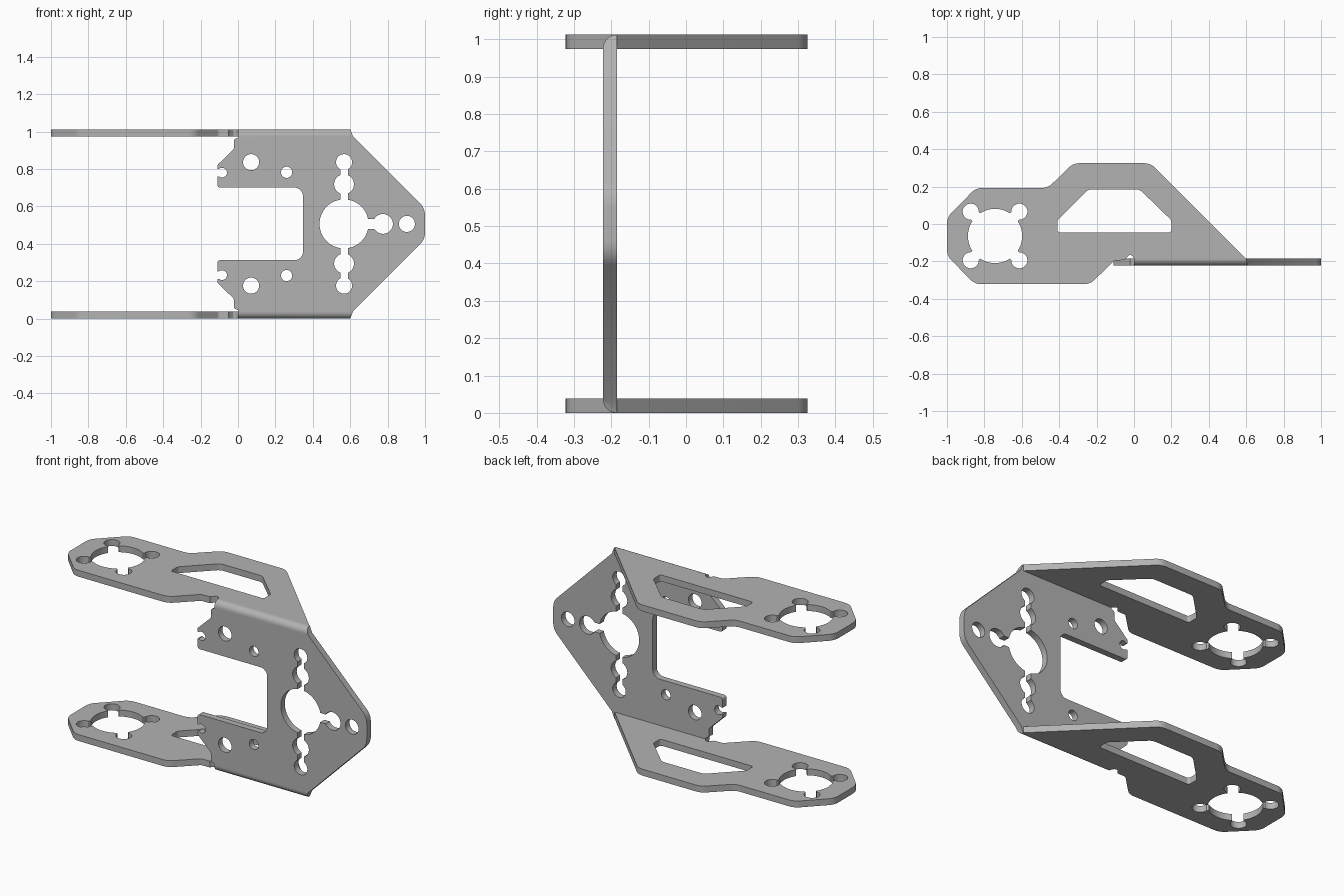
import bpy, bmesh, math
from mathutils import Vector

if "Cube" in bpy.data.objects:
    bpy.data.objects.remove(bpy.data.objects["Cube"])

T = 0.038          # sheet thickness
H = 1.012          # overall height
MID = H / 2
FRONT = -0.222     # outer face of the front plate
BACK = FRONT + T

metal = bpy.data.materials.new("grey metal")
metal.use_nodes = True
grey = (0.45, 0.45, 0.45, 1)
metal.diffuse_color = grey
metal.node_tree.nodes["Principled BSDF"].inputs["Base Color"].default_value = grey


def rounded(corners, steps=8):
    """Polygon from (x, y, radius) corners, with true arc fillets."""
    out = []
    n = len(corners)
    for i, (x, y, r) in enumerate(corners):
        p = Vector((x, y))
        if r == 0:
            out.append(p)
            continue
        u = (Vector(corners[i - 1][:2]) - p).normalized()
        v = (Vector(corners[(i + 1) % n][:2]) - p).normalized()
        half = u.angle(v) / 2
        c = p + (u + v).normalized() * r / math.sin(half)
        t = r / math.tan(half)
        a, b = p + u * t - c, p + v * t - c
        out += [c + a.lerp(b, k / steps).normalized() * r for k in range(steps + 1)]
    return out


def circle(x, y, r, n=40):
    return [Vector((x + r * math.cos(k * math.tau / n), y + r * math.sin(k * math.tau / n)))
            for k in range(n)]


def bar(p, q, width):
    """Rectangle of given width running from p to q."""
    p, q = Vector(p), Vector(q)
    d = (q - p).normalized() * width / 2
    s = Vector((-d.y, d.x))
    return [p + s, p - s, q - s, q + s]


def prism(name, points, lo, hi, upright, fold=False):
    """Extrude an outline along z, or along y when upright."""
    bm = bmesh.new()
    put = (lambda p, d: (p.x, d, p.y + MID)) if upright else (lambda p, d: (p.x, p.y, d))
    face = bm.faces.new([bm.verts.new(put(p, lo)) for p in points])
    ext = bmesh.ops.extrude_face_region(bm, geom=[face])["geom"]
    shift = Vector((0, hi - lo, 0)) if upright else Vector((0, 0, hi - lo))
    bmesh.ops.translate(bm, vec=shift, verts=[g for g in ext if isinstance(g, bmesh.types.BMVert)])
    bmesh.ops.recalc_face_normals(bm, faces=bm.faces)
    if fold:  # round the two bent edges
        edges = [e for e in bm.edges if all(abs(v.co.y - lo) < 1e-4 and
                 abs(abs(v.co.z - MID) - MID) < 1e-4 for v in e.verts)]
        bmesh.ops.bevel(bm, geom=edges, offset=T * 0.95, segments=8, profile=0.5,
                        affect='EDGES', clamp_overlap=False)
    mesh = bpy.data.meshes.new(name)
    bm.to_mesh(mesh)
    bm.free()
    ob = bpy.data.objects.new(name, mesh)
    bpy.context.scene.collection.objects.link(ob)
    return ob


def cut(ob, outlines, lo, hi, upright):
    """Punch every outline through the plate."""
    cutters = []
    for pts in outlines:
        c = prism("cutter", pts, lo - 0.05, hi + 0.05, upright)
        c.hide_render = True
        m = ob.modifiers.new("hole", 'BOOLEAN')
        m.object, m.operation, m.solver = c, 'DIFFERENCE', 'EXACT'
        cutters.append(c)
    bpy.context.view_layer.update()
    dg = bpy.context.evaluated_depsgraph_get()
    mesh = bpy.data.meshes.new_from_object(ob.evaluated_get(dg))
    ob.modifiers.clear()
    ob.data = mesh
    for c in cutters:
        bpy.data.objects.remove(c)
    mesh.materials.clear()
    mesh.materials.append(metal)


# Front plate: upper half outline (height relative to the middle), then mirrored
half = [(1, 0.083, 0.09), (0.615, MID - T, 0), (0.6, MID, 0), (0, MID, 0),
        (0, 0.462, 0), (-0.022, 0.45, 0.008), (-0.022, 0.4, 0.02),
        (-0.11, 0.315, 0.012), (-0.11, 0.194, 0.015), (0.347, 0.194, 0.045)]
outline = half + [(x, -z, r) for x, z, r in reversed(half)]
front_plate = prism("front_plate", rounded(outline), FRONT, BACK, True, fold=True)

# Centre hole with its side pockets, bolt holes and end notches
hub = 0.567
holes = [circle(hub, 0, 0.131, 64), circle(0.775, 0, 0.053), circle(0.903, 0, 0.043),
         bar((hub, 0), (0.775, 0), 0.055)]
for s in (1, -1):
    holes += [circle(hub, s * 0.212, 0.053), circle(hub, s * 0.33, 0.043),
              bar((hub, 0), (hub, s * 0.33), 0.04),
              circle(0.07, s * 0.33, 0.043), circle(0.26, s * 0.276, 0.03),
              circle(-0.085, s * 0.274, 0.026), bar((-0.14, s * 0.274), (-0.085, s * 0.274), 0.04)]
cut(front_plate, holes, FRONT, BACK, True)

# Side arm outline
arm = [(-1, 0.035, 0.08), (-0.845, 0.193, 0.08), (-0.46, 0.193, 0.08), (-0.325, 0.325, 0.08),
       (0.088, 0.325, 0.08), (0.597, BACK, 0), (0, BACK, 0), (-0.008, -0.172, 0),
       (-0.022, -0.163, 0.008), (-0.04, -0.18, 0.008), (-0.05, -0.193, 0), (-0.105, -0.195, 0.02),
       (-0.235, -0.322, 0.08), (-0.85, -0.322, 0.08), (-1, -0.17, 0.08)]
lower_arm = prism("lower_arm", rounded(arm), 0, T, False)

# Lightening window and motor opening with four corner lobes
window = [(-0.245, 0.185, 0.05), (0.03, 0.185, 0.05), (0.2, 0.02, 0.03),
          (0.2, -0.045, 0.015), (-0.41, -0.045, 0.015), (-0.41, 0.02, 0.03)]
cx, cy, lobe = -0.743, -0.064, 0.13
holes = [rounded(window), circle(cx, cy, 0.145, 64)]
for sx in (1, -1):
    for sy in (1, -1):
        tip = (cx + sx * lobe, cy + sy * lobe)
        holes += [circle(*tip, 0.043), bar((cx, cy), tip, 0.06)]
cut(lower_arm, holes, 0, T, False)

# Matching arm on top
upper_arm = lower_arm.copy()
upper_arm.data = lower_arm.data.copy()
upper_arm.name = "upper_arm"
upper_arm.location.z = H - T
bpy.context.scene.collection.objects.link(upper_arm)

# Smooth the curved walls, keep the sheet edges sharp
bpy.ops.object.select_all(action='DESELECT')
for ob in (front_plate, lower_arm, upper_arm):
    ob.select_set(True)
bpy.context.view_layer.objects.active = front_plate
bpy.ops.object.shade_smooth_by_angle(angle=math.radians(30))
